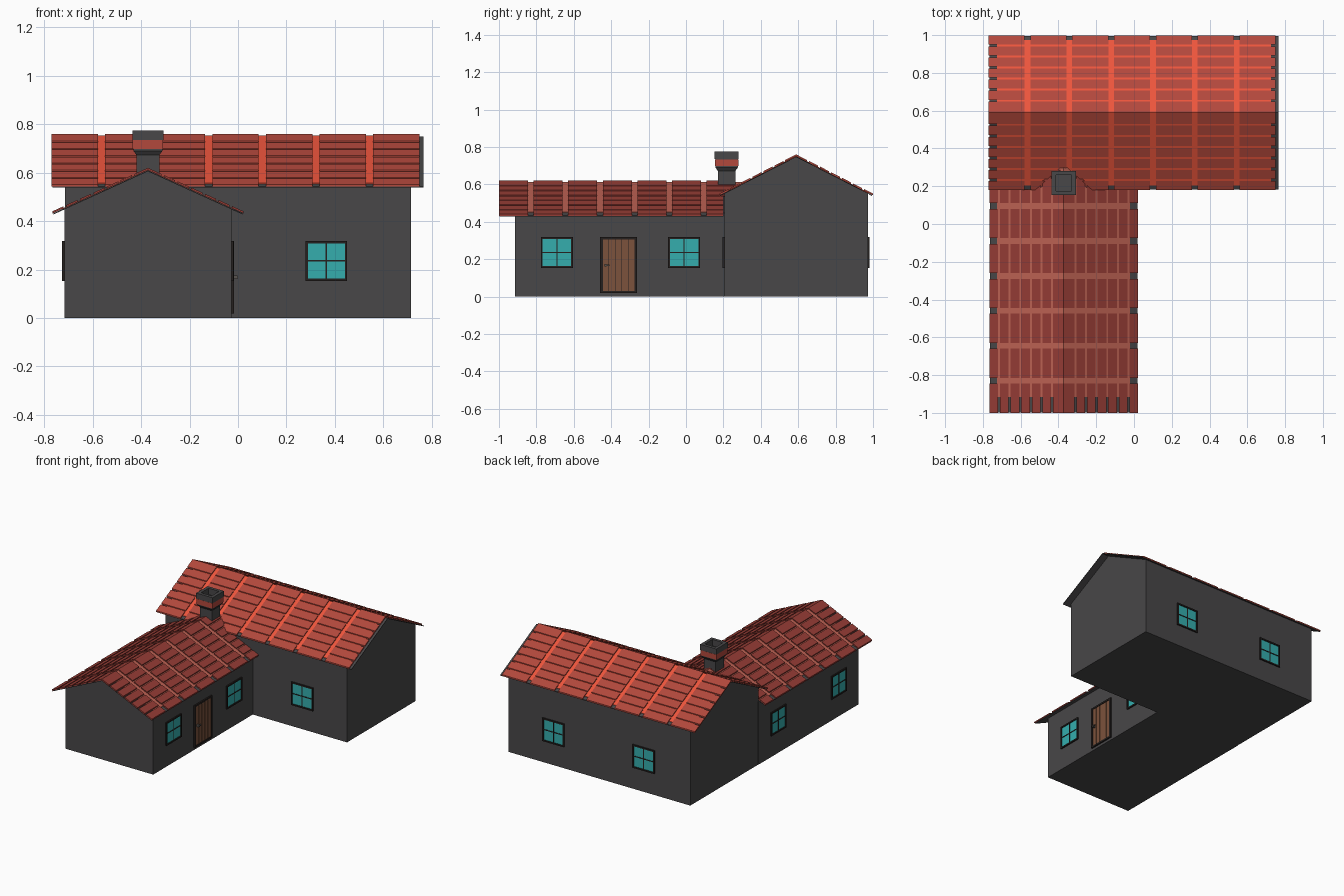
import bpy, bmesh
from mathutils import Vector

if "Cube" in bpy.data.objects:
    bpy.data.objects.remove(bpy.data.objects["Cube"])


def material(name, r, g, b):
    m = bpy.data.materials.new(name)
    m.diffuse_color = (r, g, b, 1)
    m.use_nodes = True
    m.node_tree.nodes["Principled BSDF"].inputs["Base Color"].default_value = m.diffuse_color
    return m


STONE = material("dark_stone", 0.065, 0.063, 0.065)
TILE = material("tile_red", 0.45, 0.065, 0.045)
BATTEN = material("batten_red", 0.85, 0.09, 0.045)
TILE2 = material("wing_tile_red", 0.30, 0.045, 0.035)
BATTEN2 = material("wing_batten_red", 0.50, 0.12, 0.085)
TRIM = material("dark_trim", 0.018, 0.014, 0.013)
GLASS = material("teal_glass", 0.035, 0.42, 0.42)
WOOD = material("door_wood", 0.20, 0.085, 0.045)
METAL = material("handle_metal", 0.10, 0.09, 0.08)


def finish(name, bm, mat):
    bmesh.ops.recalc_face_normals(bm, faces=bm.faces[:])
    me = bpy.data.meshes.new(name)
    bm.to_mesh(me)
    bm.free()
    me.materials.append(mat)
    ob = bpy.data.objects.new(name, me)
    bpy.context.collection.objects.link(ob)
    return ob


def loft(bm, rings, closed=False):
    """Join equal rings of points; cap both ends, or link last to first."""
    vs = [[bm.verts.new(p) for p in ring] for ring in rings]
    n = len(vs[0])
    pairs = list(zip(vs, vs[1:])) + ([(vs[-1], vs[0])] if closed else [])
    for a, b in pairs:
        for i in range(n):
            j = (i + 1) % n
            bm.faces.new((a[i], a[j], b[j], b[i]))
    if not closed:
        bm.faces.new(vs[0])
        bm.faces.new(vs[-1])


def block(bm, f, u0, u1, v0, v1, w0, w1):
    """Box in local u, v, w coordinates mapped to the world by f."""
    loft(bm, [[f(u, v0, w0), f(u, v1, w0), f(u, v1, w1), f(u, v0, w1)] for u in (u0, u1)])


def main_map(side):   # ridge along x, slope falls along y
    return lambda u, s, h: (u, 0.589 + side * s, 0.757 - 0.51 * s + h)


def wing_map(side):   # ridge along y, slope falls along x
    return lambda u, s, h: (-0.372 + side * s, u, 0.617 - 0.455 * s + h)


# Walls: gabled prisms
def walls(name, f, u0, u1, half):
    bm = bmesh.new()
    rings = []
    for u in (u0, u1):
        l, r, top = (Vector(f(s)(u, d, -0.012)) for s, d in ((-1, half), (1, half), (1, 0)))
        rings.append([(l.x, l.y, 0), (r.x, r.y, 0), r, top, l])
    loft(bm, rings)
    finish(name, bm, STONE)


walls("main_walls", main_map, -0.715, 0.715, 0.384)
walls("wing_walls", wing_map, -0.915, 0.21, 0.345)


# Roofs: thin stone slab, red underlay over the walls, separate tiles on top
def roof(name, f, slab, sheet, run, wall_run, u_start, cols, pitch, tile, batten, extend=None):
    slab_bm, sheet_bm, tile_bm = bmesh.new(), bmesh.new(), bmesh.new()
    rows, gap = 7, 0.010
    step = run / rows
    for side in (-1, 1):
        m = f(side)
        block(slab_bm, m, *slab, 0, run - 0.004, -0.012, -0.007)
        block(sheet_bm, m, *sheet, 0, wall_run, -0.007, -0.004)
        if extend:
            block(sheet_bm, m, sheet[1], extend, 0, 0.15, -0.012, -0.004)
        for c in range(cols):
            u0 = u_start + c * pitch
            for r in range(rows):
                u1 = u0 + pitch - 0.03
                if extend:
                    u1 = min(u1, extend if r < 3 else slab[1])
                if u1 - u0 > 0.01:
                    s0 = r * step + (gap if r else 0)
                    block(tile_bm, m, u0, u1, s0, (r + 1) * step, -0.006, 0.003)
    finish(name + "_slab", slab_bm, STONE)
    finish(name + "_underlay", sheet_bm, batten)
    finish(name + "_tiles", tile_bm, tile)


roof("main_roof", main_map, (-0.766, 0.766), (-0.725, 0.725), 0.41, 0.384,
     -0.77, 7, 0.2214, TILE, BATTEN)
roof("wing_roof", wing_map, (-0.997, 0.2), (-0.915, 0.2), 0.394, 0.352,
     -1.0, 7, 0.185, TILE2, BATTEN2, 0.30)


# Chimney: square shaft flaring into a hollow cap with a red band
def square(h, z):
    return [(-0.372 + a * h, 0.217 + b * h, z) for a, b in ((-1, -1), (1, -1), (1, 1), (-1, 1))]


bm = bmesh.new()
loft(bm, [square(h, z) for h, z in ((0.047, 0.5), (0.047, 0.672), (0.06, 0.69), (0.06, 0.735),
                                    (0.064, 0.735), (0.064, 0.775), (0.042, 0.775), (0.042, 0.73))])
finish("chimney", bm, STONE)
bm = bmesh.new()
loft(bm, [square(h, z) for h, z in ((0.059, 0.697), (0.063, 0.697), (0.063, 0.734), (0.059, 0.734))], True)
finish("chimney_band", bm, TILE)


# Windows and door: local a runs along the wall, z is up, d points outward
def wall_map(axis, side, plane):
    if axis == 'x':
        return lambda a, z, d: (plane + side * d, a, z)
    return lambda a, z, d: (a, plane + side * d, z)


def frame(bm, m, a0, a1, z0, z1, t, d):
    block(bm, m, a0, a0 + t, z0, z1, -0.004, d)
    block(bm, m, a1 - t, a1, z0, z1, -0.004, d)
    block(bm, m, a0 + t, a1 - t, z0, z0 + t, -0.004, d)
    block(bm, m, a0 + t, a1 - t, z1 - t, z1, -0.004, d)


def window(name, m, c):
    a0, a1, z0, z1 = c - 0.086, c + 0.086, 0.153, 0.318
    bm = bmesh.new()
    frame(bm, m, a0, a1, z0, z1, 0.010, 0.009)
    zm = (z0 + z1) / 2
    block(bm, m, c - 0.003, c + 0.003, z0 + 0.01, z1 - 0.01, 0, 0.006)
    block(bm, m, a0 + 0.01, a1 - 0.01, zm - 0.003, zm + 0.003, 0, 0.006)
    finish(name + "_frame", bm, TRIM)
    bm = bmesh.new()
    block(bm, m, a0 + 0.005, a1 - 0.005, z0 + 0.005, z1 - 0.005, -0.004, 0.003)
    finish(name + "_glass", bm, GLASS)


right = wall_map('x', 1, -0.027)
left = wall_map('x', -1, -0.717)
back = wall_map('y', 1, 0.973)
front = wall_map('y', -1, 0.205)
for label, c in (("front", -0.69), ("rear", -0.01)):
    window("right_window_" + label, right, c)
    window("left_window_" + label, left, c)
for label, c in (("a", -0.35), ("b", 0.36)):
    window("back_window_" + label, back, c)
window("front_window", front, 0.365)

# Plank door with handle
bm = bmesh.new()
frame(bm, right, -0.46, -0.263, 0.018, 0.318, 0.012, 0.010)
block(bm, right, -0.45, -0.273, 0.025, 0.31, -0.004, 0.002)
finish("door_frame", bm, TRIM)
bm = bmesh.new()
for i in range(5):
    a = -0.447 + i * 0.0346
    block(bm, right, a + 0.002, a + 0.0325, 0.03, 0.306, 0, 0.006)
finish("door_planks", bm, WOOD)
bm = bmesh.new()
block(bm, right, -0.436, -0.424, 0.160, 0.175, 0.004, 0.024)
block(bm, right, -0.436, -0.408, 0.164, 0.171, 0.018, 0.026)
finish("door_handle", bm, METAL)
